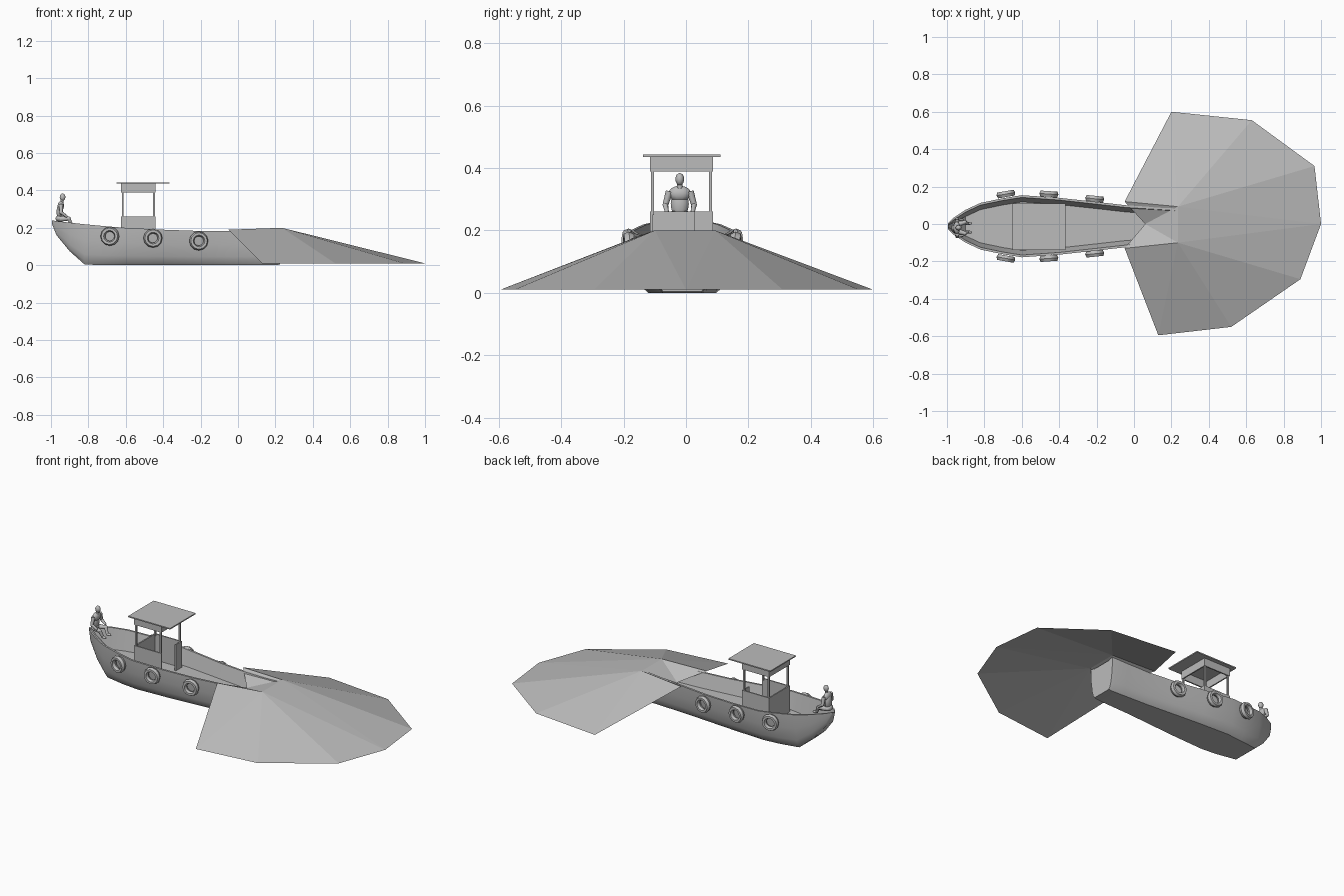
import bpy, bmesh, math
from mathutils import Vector, Matrix

cube = bpy.data.objects.get("Cube")
if cube:
    bpy.data.objects.remove(cube, do_unlink=True)

CY = -0.012  # centre line of the boat

grey = bpy.data.materials.new("plain grey")
grey.use_nodes = True
grey.diffuse_color = (0.5, 0.5, 0.5, 1)
grey.node_tree.nodes["Principled BSDF"].inputs["Base Color"].default_value = (0.5, 0.5, 0.5, 1)


def finish(name, bm, smooth=None, normals=True):
    if normals:
        bmesh.ops.recalc_face_normals(bm, faces=bm.faces)
    mesh = bpy.data.meshes.new(name)
    bm.to_mesh(mesh)
    bm.free()
    mesh.materials.append(grey)
    ob = bpy.data.objects.new(name, mesh)
    bpy.context.collection.objects.link(ob)
    if smooth:
        bpy.ops.object.select_all(action='DESELECT')
        ob.select_set(True)
        bpy.context.view_layer.objects.active = ob
        bpy.ops.object.shade_smooth_by_angle(angle=math.radians(smooth))
    return ob


def add_box(bm, x0, x1, y0, y1, z0, z1):
    m = Matrix.Translation(((x0 + x1) / 2, (y0 + y1) / 2, (z0 + z1) / 2))
    m = m @ Matrix.Diagonal((x1 - x0, y1 - y0, z1 - z0, 1))
    bmesh.ops.create_cube(bm, size=1, matrix=m)


def add_limb(bm, p, q, r1, r2):
    p, q = Vector(p), Vector(q)
    d = q - p
    m = Matrix.Translation((p + q) / 2) @ d.to_track_quat('Z', 'Y').to_matrix().to_4x4()
    bmesh.ops.create_cone(bm, cap_ends=True, segments=8, radius1=r1, radius2=r2,
                          depth=d.length, matrix=m)
    add_ball(bm, q, (r2, r2, r2))


def add_ball(bm, c, size):
    m = Matrix.Translation(c) @ Matrix.Diagonal((*size, 1))
    bmesh.ops.create_uvsphere(bm, u_segments=10, v_segments=8, radius=1, matrix=m)


# Hull: stations of x, half width, rim height, keel height
stations = [
    (-0.995, 0.014, 0.240, 0.222), (-0.97, 0.042, 0.236, 0.160),
    (-0.90, 0.088, 0.228, 0.075), (-0.82, 0.125, 0.219, 0.004),
    (-0.70, 0.150, 0.208, 0.0), (-0.60, 0.166, 0.200, 0.0),
    (-0.40, 0.152, 0.190, 0.0), (-0.20, 0.130, 0.183, 0.0),
    (-0.04, 0.112, 0.184, 0.0), (0.12, 0.102, 0.188, 0.0),
    (0.20, 0.097, 0.193, 0.0), (0.225, 0.094, 0.195, 0.004)]
section = [(1, 1), (0.97, 0.6), (0.87, 0.25), (0.78, 0.09), (0.66, 0)]

bm = bmesh.new()
rings = []
for i, (x, w, top, keel) in enumerate(stations):
    side = [(w * a, keel + (top - keel) * b) for a, b in section]
    floor = min(top - 0.006, max(0.1, keel + 0.03))
    if i == len(stations) - 1:
        floor = top - 0.006
    inner = [(max(w - 0.036, w * 0.4), floor), (max(w - 0.012, w * 0.6), top)]
    half = inner + side
    loop = half + [(-y, z) for y, z in reversed(half)]
    rings.append([bm.verts.new((x, CY + y, z)) for y, z in loop])
for a, b in zip(rings, rings[1:]):
    for j in range(len(a)):
        k = (j + 1) % len(a)
        bm.faces.new((a[j], a[k], b[k], b[j]))
bm.faces.new(rings[0])
bm.faces.new(rings[-1])
finish("hull", bm, 35)

# Net spread out from the stern
bm = bmesh.new()
rim = [(-0.05, 0.12, 0.19), (0.20, 0.60, 0.01), (0.63, 0.555, 0.01),
       (0.965, 0.31, 0.01), (1.0, 0, 0.01), (0.89, -0.295, 0.01),
       (0.52, -0.55, 0.01), (0.13, -0.595, 0.01), (-0.05, -0.13, 0.19)]
rim = [bm.verts.new(p) for p in rim]
left = bm.verts.new((0.235, 0.093, 0.20))
right = bm.verts.new((0.235, -0.10, 0.20))
dip = bm.verts.new((0.06, 0, 0.14))
for i in range(8):
    bm.faces.new((left if i < 4 else right, rim[i + 1], rim[i]))
bm.faces.new((left, right, rim[4]))
bm.faces.new((dip, left, rim[0]))
bm.faces.new((dip, right, left))
bm.faces.new((dip, rim[-1], right))
finish("net", bm)

# Cabin: low walls open towards the stern, posts, upper band, roof
X0, X1, Y0, Y1, T = -0.625, -0.44, -0.115, 0.086, 0.008
bm = bmesh.new()
add_box(bm, X0, X0 + T, Y0, Y1, 0.09, 0.26)
add_box(bm, X0, X1, Y0, Y0 + T, 0.09, 0.26)
add_box(bm, X0, X1, Y1 - T, Y1, 0.09, 0.26)
add_box(bm, X1 - T, X1, Y1 - 0.06, Y1, 0.09, 0.26)
finish("cabin_walls", bm)

bm = bmesh.new()
for x in (X0 + 0.004, X1 - 0.014):
    for y in (Y0 + 0.003, Y1 - 0.013):
        add_box(bm, x, x + 0.01, y, y + 0.01, 0.25, 0.40)
finish("cabin_posts", bm)

bm = bmesh.new()
for x in (X0, X1 - T):
    add_box(bm, x, x + T, Y0, Y1, 0.388, 0.437)
for y in (Y0, Y1 - T):
    add_box(bm, X0, X1, y, y + T, 0.388, 0.437)
finish("cabin_upper_band", bm)

bm = bmesh.new()
add_box(bm, -0.65, -0.365, -0.138, 0.110, 0.436, 0.443)
finish("cabin_roof", bm)

# Tyre fenders along both sides
for n, (x, y, z, turn) in enumerate([(-0.685, 0.172, 0.155, 10),
                                     (-0.455, 0.172, 0.145, -4),
                                     (-0.21, 0.147, 0.13, -6)]):
    for s, label in ((1, "left"), (-1, "right")):
        bpy.ops.mesh.primitive_torus_add(
            major_segments=12, minor_segments=6, major_radius=0.038, minor_radius=0.013,
            location=(x, CY + s * y, z), rotation=(math.pi / 2, 0, s * math.radians(turn)))
        tyre = bpy.context.object
        tyre.name = f"tyre_{label}_{n + 1}"
        tyre.scale.z = 1.4
        tyre.data.materials.append(grey)
        bpy.ops.object.shade_smooth_by_angle(angle=math.radians(40))

# Seated sailor on the bow
PY = -0.02
bm = bmesh.new()
add_ball(bm, (-0.938, PY, 0.364), (0.016, 0.014, 0.02))
add_limb(bm, (-0.943, PY, 0.325), (-0.94, PY, 0.352), 0.01, 0.008)
add_ball(bm, (-0.947, PY, 0.318), (0.018, 0.036, 0.025))
add_ball(bm, (-0.953, PY, 0.285), (0.018, 0.029, 0.045))
add_ball(bm, (-0.955, PY, 0.25), (0.022, 0.032, 0.018))
for s in (1, -1):
    shoulder = (-0.946, PY + s * 0.033, 0.325)
    elbow = (-0.946, PY + s * 0.046, 0.282)
    add_limb(bm, shoulder, elbow, 0.012, 0.009)
    add_limb(bm, elbow, (-0.918, PY + s * 0.042, 0.262), 0.009, 0.007)
    hip, knee = (-0.95, PY + s * 0.016, 0.248), (-0.905, PY + s * 0.03, 0.25)
    foot = (-0.89, PY + s * 0.022, 0.215)
    add_limb(bm, hip, knee, 0.015, 0.011)
    add_limb(bm, knee, foot, 0.011, 0.008)
    add_limb(bm, foot, (-0.872, PY + s * 0.024, 0.213), 0.008, 0.007)
finish("sailor", bm, 50)
